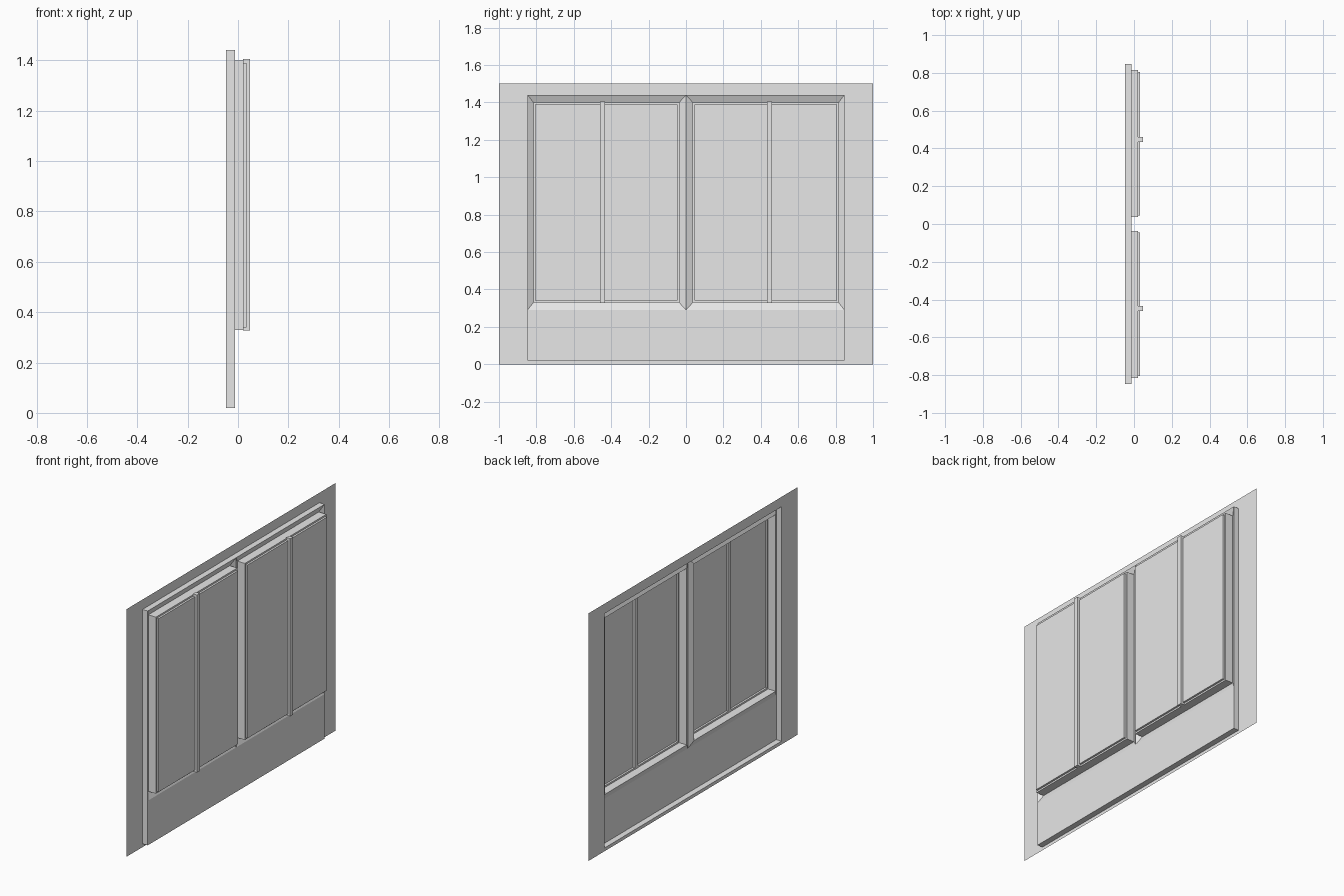
import bpy
import bmesh

cube = bpy.data.objects.get("Cube")
if cube:
    bpy.data.objects.remove(cube, do_unlink=True)

grey = bpy.data.materials.new("plain grey")
grey.use_nodes = True
colour = (0.8, 0.8, 0.8, 1)
grey.diffuse_color = colour
grey.node_tree.nodes["Principled BSDF"].inputs["Base Color"].default_value = colour


def finish(name, bm):
    bmesh.ops.remove_doubles(bm, verts=bm.verts, dist=1e-5)
    mesh = bpy.data.meshes.new(name)
    bm.to_mesh(mesh)
    bm.free()
    mesh.materials.append(grey)
    obj = bpy.data.objects.new(name, mesh)
    bpy.context.collection.objects.link(obj)
    return obj


def loop(bm, x, y0, y1, z0, z1):
    return [bm.verts.new((x, y, z))
            for y, z in ((y0, z0), (y1, z0), (y1, z1), (y0, z1))]


def stepped_sheet(name, rings, cap):
    """Join nested rectangles, from outside to inside, into one sheet."""
    bm = bmesh.new()
    loops = [loop(bm, *r) for r in rings]
    for a, b in zip(loops, loops[1:]):
        for i in range(4):
            j = (i + 1) % 4
            bm.faces.new((a[i], a[j], b[j], b[i]))
    if cap:
        bm.faces.new(loops[-1])
    return finish(name, bm)


def box(name, x0, x1, y0, y1, z0, z1):
    bm = bmesh.new()
    bmesh.ops.create_cube(bm, size=1)
    for v in bm.verts:
        v.co.x = x1 if v.co.x > 0 else x0
        v.co.y = y1 if v.co.y > 0 else y0
        v.co.z = z1 if v.co.z > 0 else z0
    return finish(name, bm)


BACK, FRONT, GROOVE = -0.047, -0.012, -0.03
SIDE, BASE, SILL, HEAD = 0.847, 0.02, 0.29, 1.44

# Thin wall flange and the side walls of the shallow surround
stepped_sheet("wall_flange", [
    (BACK, -1, 1, 0, 1.5),
    (BACK, -SIDE, SIDE, BASE, HEAD),
    (FRONT, -SIDE, SIDE, BASE, HEAD)], cap=False)

# Flat apron below the windows
stepped_sheet("lower_apron", [(FRONT, -SIDE, SIDE, BASE, SILL)], cap=True)


def span(sign, near, far):
    return tuple(sorted((sign * near, sign * far)))


# Two windows: sloped surround, projecting casing, pane and centre bar
for side, s in (("left", 1), ("right", -1)):
    outer = span(s, 0, SIDE)
    casing = span(s, 0.036, 0.816)
    pane = span(s, 0.046, 0.806)
    stepped_sheet(side + "_window", [
        (FRONT, *outer, SILL, HEAD),
        (GROOVE, *casing, 0.33, 1.4),
        (0.021, *casing, 0.33, 1.4),
        (0.021, *pane, 0.34, 1.39),
        (0.033, *pane, 0.34, 1.39)], cap=True)
    box(side + "_centre_bar", 0.02, 0.047, *span(s, 0.433, 0.46), 0.328, 1.405)
